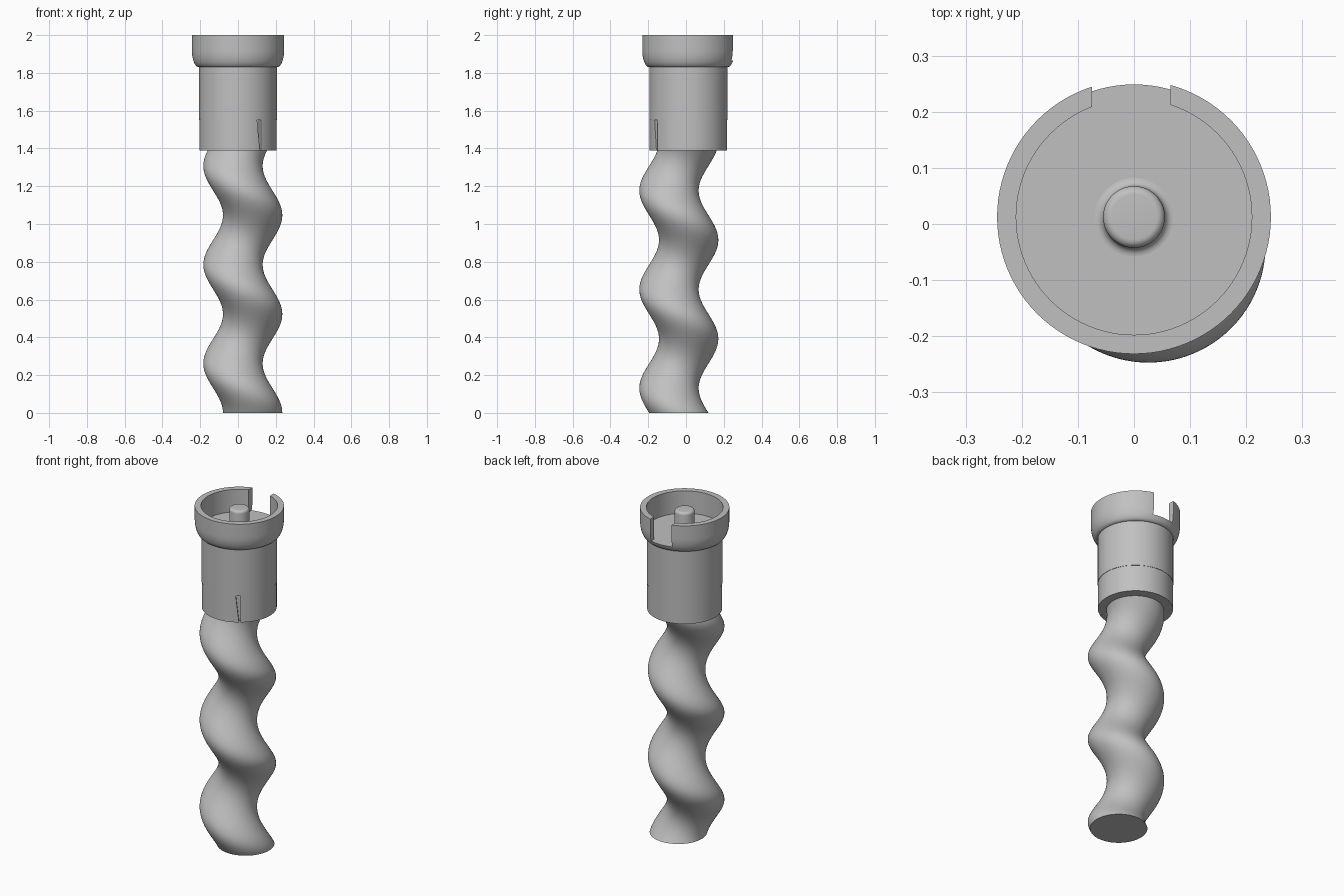
import bpy, bmesh, math
from mathutils import Matrix

if "Cube" in bpy.data.objects:
    bpy.data.objects.remove(bpy.data.objects["Cube"], do_unlink=True)

AXIS_Y = 0.0125          # axis of the turned parts
SEGMENTS = 96

grey = bpy.data.materials.new("plain grey")
grey.use_nodes = True
colour = (0.53, 0.53, 0.53, 1)
grey.diffuse_color = colour
grey.node_tree.nodes["Principled BSDF"].inputs["Base Color"].default_value = colour


def finish(bm, name):
    bmesh.ops.recalc_face_normals(bm, faces=bm.faces)
    mesh = bpy.data.meshes.new(name)
    bm.to_mesh(mesh)
    bm.free()
    obj = bpy.data.objects.new(name, mesh)
    bpy.context.collection.objects.link(obj)
    mesh.materials.append(grey)
    return obj


def smooth(obj, degrees=32):
    bpy.ops.object.select_all(action="DESELECT")
    obj.select_set(True)
    bpy.context.view_layer.objects.active = obj
    bpy.ops.object.shade_smooth_by_angle(angle=math.radians(degrees))


def skin(rings, name):
    """Bridge rings of (centre x, centre y, z, radius) and cap both ends."""
    bm = bmesh.new()
    loops = []
    for cx, cy, z, r in rings:
        loops.append([bm.verts.new((cx + r * math.cos(a), cy + r * math.sin(a), z))
                      for a in (math.tau * i / SEGMENTS for i in range(SEGMENTS))])
    for low, high in zip(loops, loops[1:]):
        for i in range(SEGMENTS):
            j = (i + 1) % SEGMENTS
            bm.faces.new((low[i], low[j], high[j], high[i]))
    bm.faces.new(loops[0])
    bm.faces.new(loops[-1])
    return finish(bm, name)


def lathe(profile, name):
    return skin([(0, AXIS_Y, z, r) for r, z in profile], name)


def arc(r, z, width, height, start, end, steps=10):
    """Elliptical run of profile points, angles in degrees."""
    angles = [math.radians(start + (end - start) * i / steps) for i in range(steps + 1)]
    return [(r + width * math.cos(a), z + height * math.sin(a)) for a in angles]


def cut(obj, cutter):
    cutter.hide_render = True
    cutter.hide_set(True)
    mod = obj.modifiers.new("cut", "BOOLEAN")
    mod.operation = "DIFFERENCE"
    mod.solver = "EXACT"
    mod.object = cutter
    bpy.context.view_layer.objects.active = obj
    bpy.ops.object.modifier_apply(modifier=mod.name)
    bpy.data.objects.remove(cutter, do_unlink=True)


# Eccentric screw: a round section whose centre circles the axis
PITCH, SWING, TOP = 0.523, 0.052, 1.42
rings = []
for i in range(121):
    z = TOP * i / 120
    a = math.tau * z / PITCH
    rings.append((0.0255 + SWING * math.cos(a), -0.038 - SWING * math.sin(a), z, 0.157))
screw = skin(rings, "screw_shaft")
smooth(screw, 40)

# Sleeve flaring into an open cup
FLOOR = 1.865
bowl = arc(0.207, 1.92, 0.037, 0.09, -90, 0)
cup = lathe([(0.207, 1.55)] + bowl + [(0.244, 2), (0.21, 2), (0.21, FLOOR)], "sleeve_and_cup")

# Notch through the back of the cup rim
bm = bmesh.new()
bmesh.ops.create_cube(bm, size=1, matrix=Matrix.Translation((-0.005, 0.25, FLOOR + 0.1))
                      @ Matrix.Diagonal((0.14, 0.2, 0.2, 1)))
cut(cup, finish(bm, "notch_cutter"))
smooth(cup)

# Collar below the sleeve, with a tapering slit
collar = lathe([(0.205, 1.39), (0.205, 1.55)], "collar")
bm = bmesh.new()
angle = math.radians(-57)
outward = Matrix.Translation((0, AXIS_Y, 0)) @ Matrix.Rotation(angle, 4, "Z")
wedge = [(0.006, 1.38), (0.013, 1.38), (0.013, 1.555), (-0.013, 1.555)]
inner, outer = ([bm.verts.new(outward @ Matrix.Translation((r, t, z)).to_translation())
                 for t, z in wedge] for r in (0.185, 0.23))
bm.faces.new(inner)
bm.faces.new(outer)
for i in range(4):
    j = (i + 1) % 4
    bm.faces.new((inner[i], inner[j], outer[j], outer[i]))
cut(collar, finish(bm, "slit_cutter"))
smooth(collar)

# Rounded centre pin with a fillet at its foot
foot = [(0.07 - 0.015 * math.sin(a), FLOOR + 0.015 - 0.015 * math.cos(a))
        for a in (math.pi / 2 * i / 6 for i in range(7))]
pin = lathe(foot + arc(0.04, 1.975, 0.015, 0.015, 0, 90, 6), "centre_pin")
smooth(pin)
